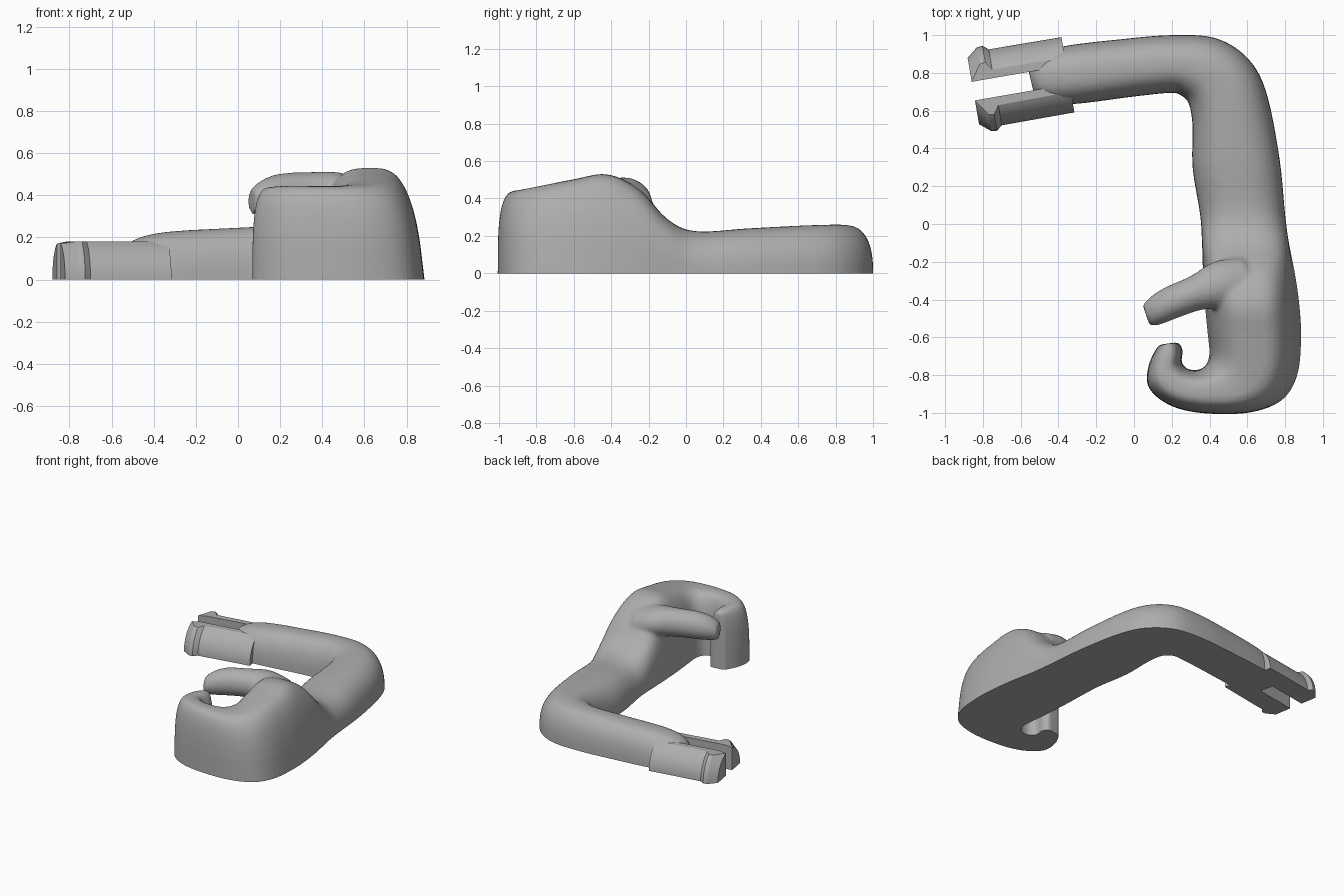
import bpy, bmesh, math
from mathutils import Vector

if "Cube" in bpy.data.objects:
    bpy.data.objects.remove(bpy.data.objects["Cube"])

grey = bpy.data.materials.new("plain grey")
grey.diffuse_color = (0.42, 0.42, 0.42, 1)
grey.use_nodes = True
grey.node_tree.nodes["Principled BSDF"].inputs["Base Color"].default_value = grey.diffuse_color


def loft(bm, rings):
    """Skin a list of equal-length closed rings and cap both ends."""
    vs = [[bm.verts.new(p) for p in r] for r in rings]
    n = len(vs[0])
    for a, b in zip(vs, vs[1:]):
        for i in range(n):
            j = (i + 1) % n
            bm.faces.new((a[i], a[j], b[j], b[i]))
    bm.faces.new(vs[0])
    bm.faces.new(vs[-1][::-1])


def make(name, bm):
    bmesh.ops.recalc_face_normals(bm, faces=bm.faces)
    me = bpy.data.meshes.new(name)
    bm.to_mesh(me)
    bm.free()
    ob = bpy.data.objects.new(name, me)
    bpy.context.collection.objects.link(ob)
    me.materials.append(grey)
    return ob


def shade(ob, deg):
    bpy.ops.object.select_all(action='DESELECT')
    ob.select_set(True)
    bpy.context.view_layer.objects.active = ob
    bpy.ops.object.shade_smooth_by_angle(angle=math.radians(deg))


def spline(rows, sub):
    """Catmull-Rom through rows of numbers."""
    out = []
    for i in range(len(rows) - 1):
        a, b = rows[max(i - 1, 0)], rows[i]
        c, d = rows[i + 1], rows[min(i + 2, len(rows) - 1)]
        for k in range(sub):
            t = k / sub
            out.append([0.5 * (2 * q + (r - p) * t + (2 * p - 5 * q + 4 * r - s) * t * t
                        + (3 * q - p - 3 * r + s) * t ** 3) for p, q, r, s in zip(a, b, c, d)])
    return out + [list(rows[-1])]


# Arm and curled fingers: inner x,y / outer x,y / height
stations = [
    (-.53, .69, -.56, .82, .13), (-.48, .645, -.52, .885, .185), (-.32, .635, -.38, .94, .225),
    (0, .675, -.05, .98, .245), (.2, .695, .2, 1, .255), (.25, .68, .43, .985, .26),
    (.29, .64, .6, .88, .26), (.31, .52, .7, .7, .255), (.31, .3, .77, .35, .24),
    (.35, .05, .8, .05, .225), (.36, -.1, .82, -.1, .29), (.365, -.25, .85, -.25, .45),
    (.375, -.42, .875, -.42, .53), (.39, -.58, .885, -.6, .505), (.4, -.68, .865, -.8, .475),
    (.39, -.73, .78, -.935, .455), (.37, -.76, .6, -1.0, .445), (.32, -.775, .35, -1.0, .445),
    (.27, -.76, .18, -.955, .445), (.25, -.72, .075, -.86, .44), (.26, -.67, .08, -.74, .435),
    (.235, -.625, .13, -.64, .42)]
rows = []
for i, s in enumerate(stations):
    e = 2.5 if i < 10 else 3.3                       # squareness of section
    taper = {11: .12, 12: .22, 13: .22, 14: .2, 15: .12}.get(i, 0)
    rows.append(s + (e, taper))

bm = bmesh.new()
rings = []
N = 18
for ix, iy, ox, oy, h, e, tp in spline(rows, 4):
    mid, half = Vector(((ix + ox) / 2, (iy + oy) / 2, 0)), Vector(((ox - ix) / 2, (oy - iy) / 2, 0))
    ring = [mid - half + Vector((0, 0, -.08)), mid + half + Vector((0, 0, -.08))]
    for k in range(N + 1):
        a = math.pi * k / N
        c, z = math.cos(a), max(math.sin(a), 0) ** (2 / e)
        w = math.copysign(abs(c) ** (2 / e), c)
        if w > 0:
            w *= 1 - tp * z
        else:
            w *= 1 - tp * .5 * z
        ring.append(mid + half * w + Vector((0, 0, h * z)))
    rings.append(ring)
loft(bm, rings)

# Thumb: centre x,y,z / half width / half height, bridging over the grip
thumb = [(.62, -.30, .37, .13, .10), (.47, -.32, .405, .13, .105), (.33, -.365, .41, .095, .10),
         (.2, -.415, .405, .088, .098), (.12, -.455, .39, .08, .085), (.065, -.485, .37, .06, .06)]
rings = []
side = Vector((-.33, .94, 0)).normalized()
for x, y, z, w, h in spline(thumb, 4):
    rings.append([Vector((x, y, z)) + side * (w * math.cos(a)) + Vector((0, 0, h * math.sin(a)))
                  for a in (2 * math.pi * k / 20 for k in range(20))])
loft(bm, rings)
arm = make("arm_and_hand", bm)

# Blend the thumb into the hand, then slice the flat underside
bpy.context.view_layer.objects.active = arm
arm.select_set(True)
m = arm.modifiers.new("blend", 'REMESH')
m.mode, m.voxel_size = 'VOXEL', .013
s = arm.modifiers.new("soften", 'SMOOTH')
s.factor, s.iterations = .5, 8
for name in ("blend", "soften"):
    bpy.ops.object.modifier_apply(modifier=name)
bm = bmesh.new()
bm.from_mesh(arm.data)
cut = bmesh.ops.bisect_plane(bm, geom=bm.verts[:] + bm.edges[:] + bm.faces[:], plane_co=(0, 0, 0),
                             plane_no=(0, 0, -1), clear_outer=True)
edges = [g for g in cut['geom_cut'] if isinstance(g, bmesh.types.BMEdge)]
bmesh.ops.triangle_fill(bm, edges=edges, use_beauty=True, normal=(0, 0, -1))
bmesh.ops.recalc_face_normals(bm, faces=bm.faces)
bm.to_mesh(arm.data)
bm.free()
if not arm.data.materials:
    arm.data.materials.append(grey)
shade(arm, 40)

# Split shoulder peg: two lipped half-round prongs
base, ang = Vector((-.35, .79, 0)), math.radians(9.8)
u, nv = Vector((math.cos(ang), math.sin(ang), 0)), Vector((-math.sin(ang), math.cos(ang), 0))
GAP, TOP = .051, .18
for label, sgn in (("back", 1), ("front", -1)):
    bm = bmesh.new()
    rings = []
    for s, r in ((0, .202), (.39, .204), (.42, .228), (.45, .225), (.508, .178)):
        top = min(TOP, math.sqrt(r * r - GAP * GAP))
        amax = math.asin(top / r)
        sec = [(GAP, 0)] + [(r * math.cos(amax * k / 12), r * math.sin(amax * k / 12)) for k in range(13)]
        sec.append((GAP - .001, top))
        rings.append([base - u * s + nv * (sgn * n) + Vector((0, 0, z)) for n, z in sec])
    loft(bm, rings)
    shade(make(label + "_peg_prong", bm), 25)
